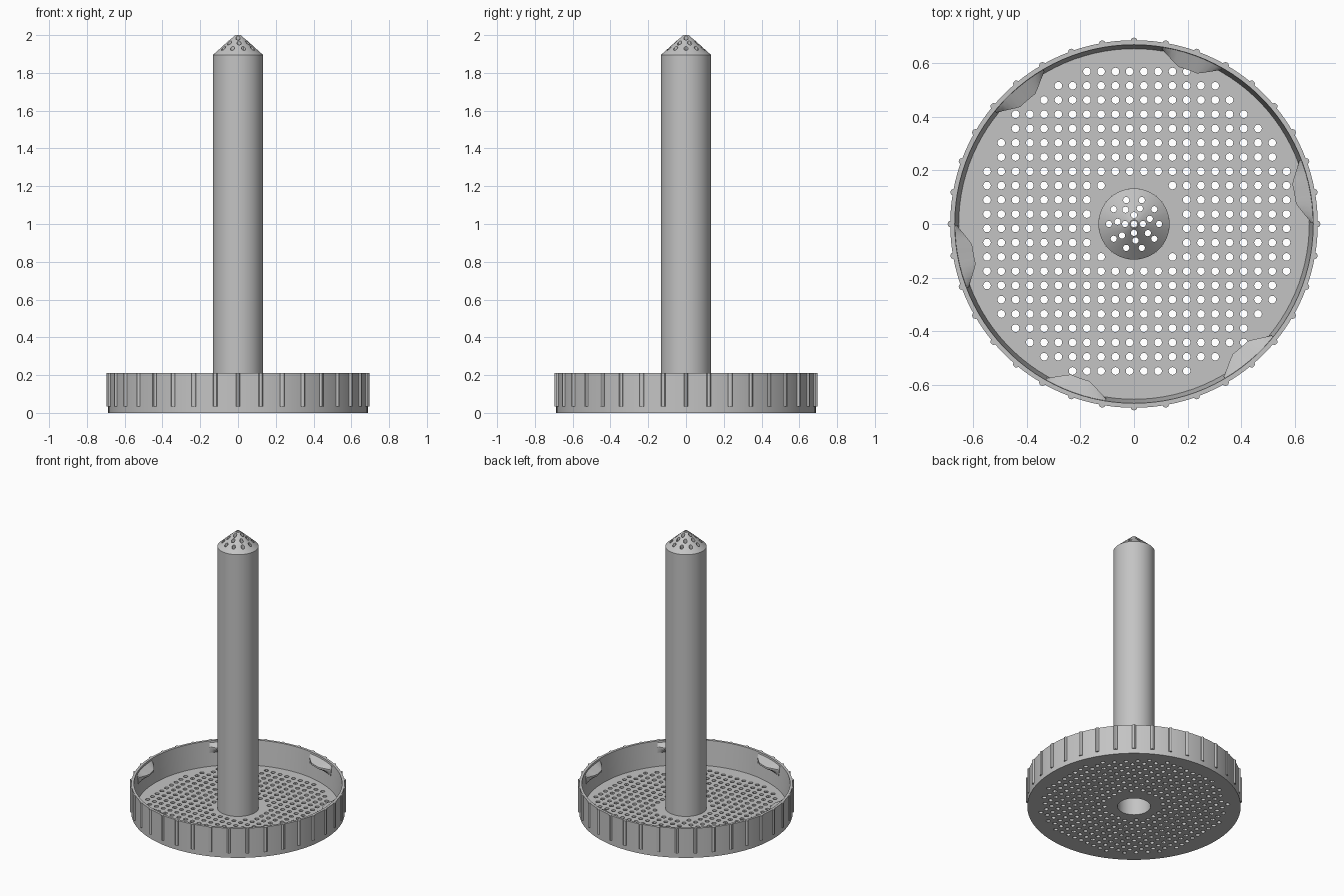
import bpy, bmesh, math
from mathutils import Matrix

cube = bpy.data.objects.get("Cube")
if cube:
    bpy.data.objects.remove(cube)

GREY = 0.55
mat = bpy.data.materials.new("plain grey")
mat.use_nodes = True
mat.diffuse_color = (GREY, GREY, GREY, 1)
mat.node_tree.nodes["Principled BSDF"].inputs["Base Color"].default_value = (GREY, GREY, GREY, 1)


def finish(name, bm):
    """Turn a bmesh into a named object."""
    bmesh.ops.recalc_face_normals(bm, faces=bm.faces)
    mesh = bpy.data.meshes.new(name)
    bm.to_mesh(mesh)
    bm.free()
    mesh.materials.append(mat)
    obj = bpy.data.objects.new(name, mesh)
    bpy.context.collection.objects.link(obj)
    return obj


def smooth(obj):
    bpy.ops.object.select_all(action="DESELECT")
    obj.select_set(True)
    bpy.context.view_layer.objects.active = obj
    bpy.ops.object.shade_smooth_by_angle(angle=math.radians(30))


def lathe(name, profile, steps):
    """Revolve a closed (radius, height) outline around z."""
    bm = bmesh.new()
    rings = []
    for i in range(steps):
        a = math.tau * i / steps
        rings.append([bm.verts.new((r * math.cos(a), r * math.sin(a), z)) for r, z in profile])
    n = len(profile)
    for i in range(steps):
        p, q = rings[i], rings[(i + 1) % steps]
        for j in range(n):
            k = (j + 1) % n
            bm.faces.new((p[j], q[j], q[k], p[k]))
    return finish(name, bm)


def add_pin(bm, x, y, low, high, radius, sides=12):
    bmesh.ops.create_cone(bm, cap_ends=True, segments=sides, radius1=radius, radius2=radius,
                          depth=high - low, matrix=Matrix.Translation((x, y, (low + high) / 2)))


def drill(obj, name, centres, low, high, radius):
    """Cut vertical round holes through an object and keep the result."""
    bm = bmesh.new()
    for x, y in centres:
        add_pin(bm, x, y, low, high, radius)
    cutter = finish(name, bm)
    cutter.hide_render = True
    mod = obj.modifiers.new("holes", "BOOLEAN")
    mod.operation = "DIFFERENCE"
    mod.solver = "EXACT"
    mod.object = cutter
    deps = bpy.context.evaluated_depsgraph_get()
    mesh = bpy.data.meshes.new_from_object(obj.evaluated_get(deps))
    obj.modifiers.clear()
    obj.data = mesh
    bpy.data.objects.remove(cutter)


# Shallow tray with a tapered inner wall
FLOOR, RIM, WALL = 0.036, 0.21, 0.655
SHAFT = 0.133
tray = lathe("tray", [(SHAFT, 0), (0.687, 0), (0.687, RIM), (0.67, RIM),
                      (WALL, FLOOR), (SHAFT, FLOOR)], 108)

# Square grid of drain holes between shaft and wall
marks = [0.57 - 0.0533 * i for i in range(22)]
grid = [(x, y) for x in marks for y in marks if 0.172 < math.hypot(x, y) < 0.6035]
drill(tray, "drain_cutter", grid, -0.05, 0.1, 0.0145)
smooth(tray)

# Hollow shaft with a conical nozzle on top
shaft = lathe("shaft", [(0.106, 0), (SHAFT, 0), (SHAFT, 1.895), (0.016, 2.0),
                        (0.012, 2.0), (0.012, 1.972), (0.106, 1.88)], 72)

# Rings of spray holes: ring radius, count, first angle
spray = []
for ring, count, first in [(0.094, 10, 0), (0.062, 7, 18), (0.033, 4, 0)]:
    for i in range(count):
        a = math.radians(first) + math.tau * i / count
        spray.append((ring * math.cos(a), ring * math.sin(a)))
drill(shaft, "spray_cutter", spray, 1.8, 2.1, 0.0118)
smooth(shaft)

# Grip ribs around the tray
bm = bmesh.new()
for i in range(36):
    a = math.tau * i / 36
    add_pin(bm, 0.684 * math.cos(a), 0.684 * math.sin(a), 0.034, RIM, 0.0125)
smooth(finish("grip_ribs", bm))

# Six snap lugs inside the rim
bm = bmesh.new()
STEPS = 12
for lug in range(6):
    rows = []
    for i in range(STEPS + 1):
        t = 2 * i / STEPS - 1
        a = math.radians(10.7 + 60 * lug + 10.3 * t)
        bulge = min(1, 1.35 * (1 - abs(t) ** 1.3))
        crest = 0.662 - 0.052 * bulge
        outline = [(0.675, 0.2), (0.668, 0.197), (crest, 0.172), (crest, 0.16),
                   (0.66, 0.13), (0.675, 0.13)]
        rows.append([bm.verts.new((r * math.cos(a), r * math.sin(a), z)) for r, z in outline])
    for p, q in zip(rows, rows[1:]):
        for j in range(len(p)):
            k = (j + 1) % len(p)
            bm.faces.new((p[j], q[j], q[k], p[k]))
    bm.faces.new(rows[0])
    bm.faces.new(rows[-1])
smooth(finish("snap_lugs", bm))
